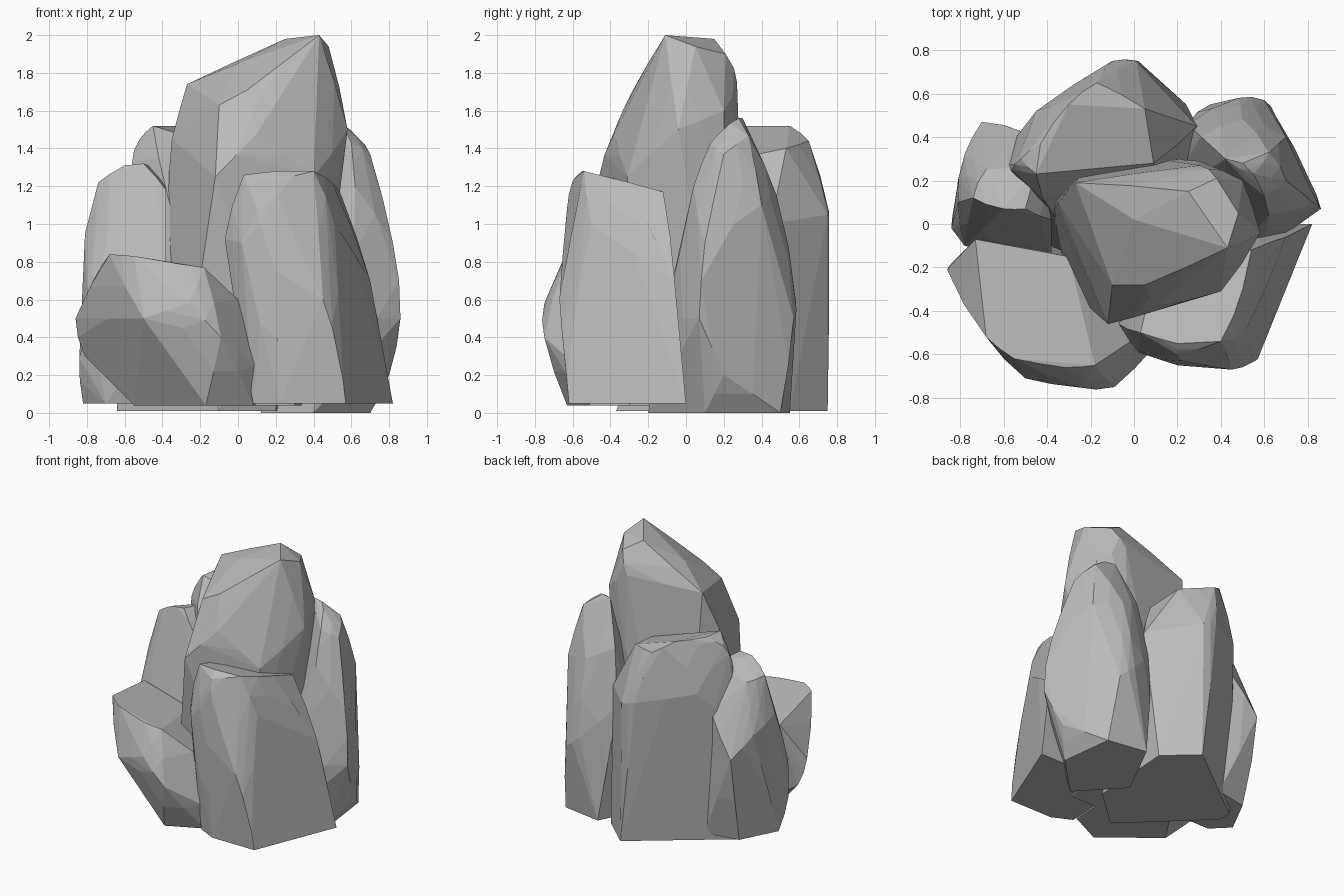
import bpy
import bmesh
import random
from mathutils import Vector
from math import radians

default_cube = bpy.data.objects.get("Cube")
if default_cube:
    bpy.data.objects.remove(default_cube, do_unlink=True)

random.seed(7)

# One grey stone colour for everything
stone = bpy.data.materials.new("grey_stone")
stone.use_nodes = True
stone_colour = (.5, .5, .5, 1)
stone.diffuse_color = stone_colour
shader = stone.node_tree.nodes["Principled BSDF"]
shader.inputs["Base Color"].default_value = stone_colour
shader.inputs["Roughness"].default_value = .9


def hull(points):
    """Return a closed bmesh wrapped tightly around the points."""
    bm = bmesh.new()
    for point in points:
        bm.verts.new(point)
    result = bmesh.ops.convex_hull(bm, input=list(bm.verts))
    spare = set(result["geom_interior"]) | set(result["geom_unused"])
    spare_verts = [v for v in spare if isinstance(v, bmesh.types.BMVert)]
    bmesh.ops.delete(bm, geom=spare_verts, context="VERTS")
    bmesh.ops.recalc_face_normals(bm, faces=list(bm.faces))
    bm.normal_update()
    return bm


def rock(name, floor, footprint, corners, roughness=.015):
    """Chisel a boulder: flat footprint, key corners, then small extra facets."""
    base = [(x, y, floor) for x, y in footprint]
    rough = hull(base + corners)

    # Split the edges and push the new points out sideways for chipped facets
    bmesh.ops.subdivide_edges(rough, edges=list(rough.edges), cuts=1)
    rough.normal_update()
    originals = {tuple(round(c, 3) for c in p) for p in base + corners}
    chipped = []
    for vert in rough.verts:
        place = vert.co.copy()
        is_corner = tuple(round(c, 3) for c in place) in originals
        if not is_corner and place.z > floor + .02:
            sideways = Vector((vert.normal.x, vert.normal.y, 0))
            place += sideways * random.uniform(0, roughness)
        chipped.append(place)
    rough.free()

    # Wrap again and merge nearly flat neighbours into broad planes
    bm = hull(chipped)
    bmesh.ops.dissolve_limit(bm, angle_limit=radians(4),
                             verts=list(bm.verts), edges=list(bm.edges))
    mesh = bpy.data.meshes.new(name)
    bm.to_mesh(mesh)
    bm.free()
    mesh.materials.append(stone)
    obj = bpy.data.objects.new(name, mesh)
    bpy.context.collection.objects.link(obj)
    return obj


# Tall central peak with a sloping crown
rock("central_peak", .04,
     [(-.3, -.3), (.3, -.3), (.4, .2), (-.2, .3), (-.38, .1)],
     [(.43, -.11, 2), (.25, .15, 1.98), (.48, .05, 1.94), (.38, .21, 1.9),
      (-.27, .19, 1.74), (0, .02, 1.85), (-.2, .03, 1.67), (-.1, -.28, 1.63),
      (.05, -.28, 1.71), (.1, -.38, 1.48),
      (.3, .27, 1.75), (.5, .2, 1.6), (.58, -.04, 1.5),
      (-.35, .1, 1.45), (-.12, -.46, 1.25), (.4, -.31, 1.25),
      (.3, .29, 1.2), (-.37, .05, 1.1)])

# Front boulder leaning back on the peak
rock("front_boulder", .05,
     [(.08, -.55), (.22, -.62), (.57, -.62), (.82, 0), (.1, 0)],
     [(.03, -.5, 1.26), (.2, -.55, 1.28), (.4, -.54, 1.28), (.5, -.3, 1.22),
      (.54, -.12, 1.17), (.1, -.2, 1.2), (-.07, -.46, .92), (.02, -.59, .9),
      (.2, -.6, 1.23), (.22, -.63, 1.08),
      (.2, -.65, .75), (.45, -.67, .6), (.51, -.5, 1), (.7, -.06, .7),
      (.53, -.63, .3)])

# Low front corner boulder with a broad upper slab and an undercut foot
rock("low_corner_boulder", .04,
     [(-.55, -.32), (-.17, -.63), (.08, -.51), (.1, -.2), (-.4, -.1)],
     [(-.68, -.52, .84), (-.55, -.62, .83), (-.32, -.66, .79),
      (-.18, -.65, .77), (0, -.53, .6), (-.86, -.21, .5), (-.81, -.17, .3),
      (-.5, -.71, .5), (-.26, -.75, .58), (-.09, -.75, .4),
      (.09, -.57, .25), (-.73, -.07, .77), (-.3, -.15, .71)])

# Narrow boulder on the side
rock("side_boulder", .05,
     [(-.82, .07), (-.7, -.05), (-.4, -.05), (-.43, .39), (-.68, .34)],
     [(-.84, -.02, .29), (-.78, -.1, .5), (-.38, -.16, .5), (-.81, .1, .95),
      (-.74, .12, 1.22), (-.6, .07, 1.31), (-.5, .07, 1.32), (-.38, .02, 1.18),
      (-.45, .25, 1.3), (-.68, .25, 1.2), (-.78, .32, .85), (-.7, .47, .7),
      (-.5, .42, 1)])

# Pointed boulder on the other side
rock("pointed_boulder", 0,
     [(.12, .1), (.4, -.2), (.7, .1), (.65, .5), (.35, .55)],
     [(.42, .3, 1.56), (.5, .28, 1.56), (.55, .23, 1.53), (.62, .33, 1.47),
      (.6, .13, 1.43), (.7, .2, 1.37), (.62, .04, 1.2), (.82, .1, .9),
      (.86, .07, .5), (.6, -.08, .5), (.8, .2, .2), (.7, .4, 1.1),
      (.6, .57, .5), (.48, .58, .6), (.5, .48, 1.15), (.31, .4, 1.25),
      (.25, .46, .85)])

# Broad boulder at the back, its top tipped towards the peak
rock("back_boulder", .01,
     [(-.64, .15), (-.64, .25), (.02, .75), (.24, .55), (.2, -.1), (-.1, -.37)],
     [(-.1, .75, 1.08), (.01, .75, 1.05), (-.17, .65, 1.44), (-.3, .55, 1.52),
      (-.43, .37, 1.52), (-.45, .23, 1.52), (-.52, .3, 1.45), (-.56, .25, 1.33),
      (-.6, .3, .9), (-.45, .52, 1.15), (.05, .53, 1.4), (.09, .28, 1.35),
      (.29, .45, 1), (-.42, .12, 1.35), (-.38, 0, .8)])
